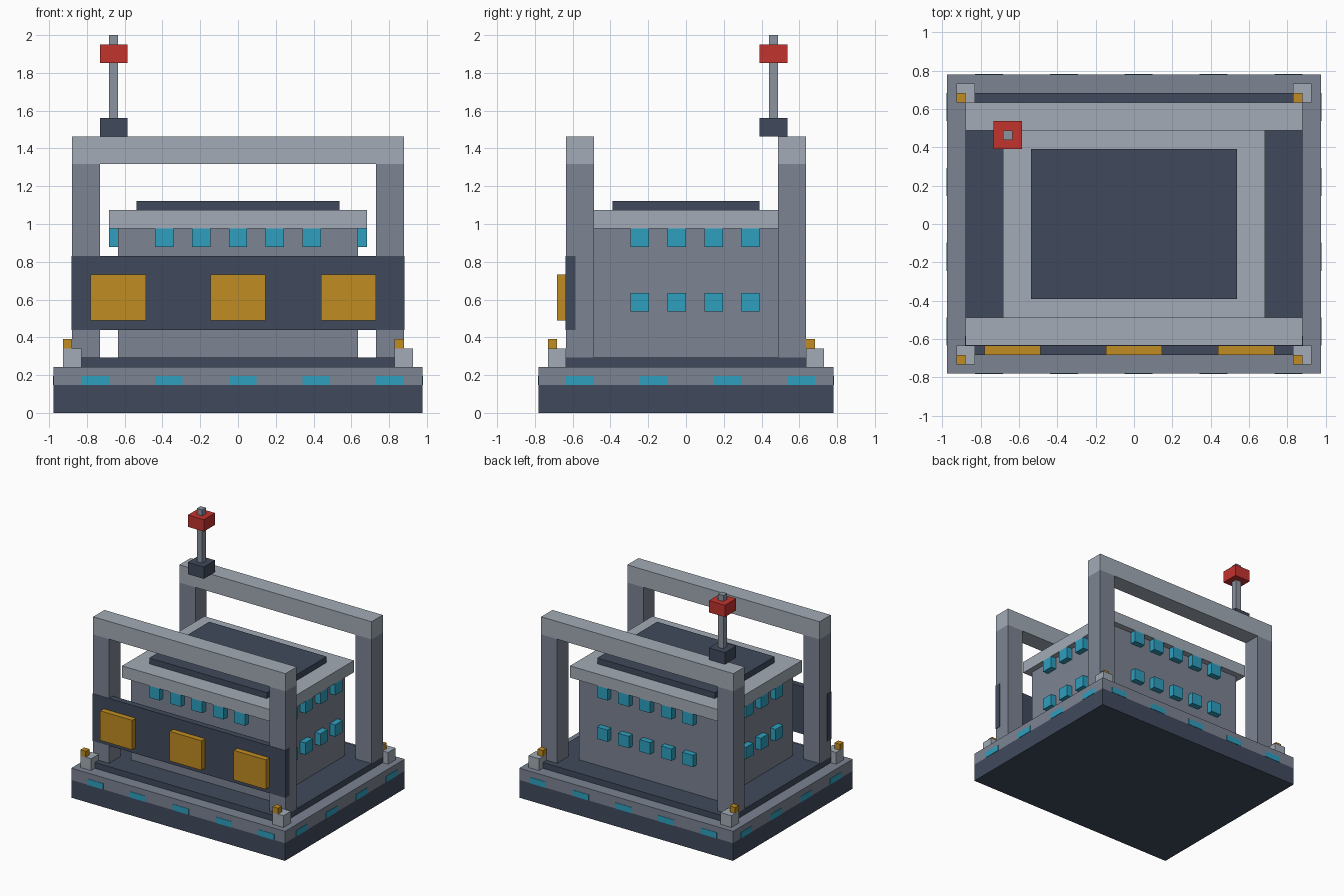
import bpy
import bmesh

cube = bpy.data.objects.get("Cube")
if cube:
    bpy.data.objects.remove(cube, do_unlink=True)

U = 2 / 41      # the model sits on a grid of 41 units in height
E = 0.06        # slight overlap in units, keeps plates clear of flush faces


def material(name, hex_code):
    def linear(c):
        return c / 12.92 if c <= 0.04045 else ((c + 0.055) / 1.055) ** 2.4
    rgb = [linear(int(hex_code[i:i + 2], 16) / 255) for i in (0, 2, 4)]
    m = bpy.data.materials.new(name)
    m.use_nodes = True
    m.diffuse_color = (*rgb, 1)
    bsdf = next(n for n in m.node_tree.nodes if n.type == 'BSDF_PRINCIPLED')
    bsdf.inputs["Base Color"].default_value = (*rgb, 1)
    return m


DARK = material("dark slate", "404A5D")
MID = material("mid grey", "7C8392")
LIGHT = material("light grey", "A2ABB6")
MAST = material("mast grey", "8B93A0")
GOLD = material("amber", "C08C22")
TEAL = material("teal", "2E9FBF")
RED = material("red", "C2332E")


def boxes(name, mat, *bounds):
    """One object made of boxes given as (x0, x1, y0, y1, z0, z1) in units."""
    bm = bmesh.new()
    for x0, x1, y0, y1, z0, z1 in bounds:
        for v in bmesh.ops.create_cube(bm, size=1)["verts"]:
            v.co = (U * (x1 if v.co.x > 0 else x0),
                    U * (y1 if v.co.y > 0 else y0),
                    U * (z1 if v.co.z > 0 else z0))
    mesh = bpy.data.meshes.new(name)
    bm.to_mesh(mesh)
    bm.free()
    mesh.materials.append(mat)
    ob = bpy.data.objects.new(name, mesh)
    bpy.context.collection.objects.link(ob)
    return ob


def slab(name, mat, hx, hy, z0, z1):
    return boxes(name, mat, (-hx, hx, -hy, hy, z0, z1))


# Stepped base and deck
slab("base_foundation", DARK, 20, 16, 0, 3)
slab("base_rim", MID, 20, 16, 3, 5)
slab("deck", DARK, 18, 14, 5, 6)

# Lights set flush in the base rim, on all four sides
lights = []
for s in (-1, 1):
    for x in range(-17, 16, 8):
        y0, y1 = sorted((s * 15.5, s * (16 + E)))
        lights.append((x, x + 3, y0, y1, 3, 4))
    for y in range(-13, 12, 8):
        x0, x1 = sorted((s * 19.5, s * (20 + E)))
        lights.append((x0, x1, y, y + 3, 3, 4))
boxes("base_lights", TEAL, *lights)

# Corner posts, each with a small lamp on the same corner of its top
corners = [(x, y) for x in (-19, 17) for y in (-15, 13)]
boxes("corner_posts", LIGHT, *[(x, x + 2, y, y + 2, 5, 7) for x, y in corners])
boxes("corner_lamps", GOLD, *[(x, x + 1, y, y + 1, 7, 8) for x, y in corners])

# Main building with roof and roof panel
slab("building", MID, 13, 10, 6, 20)
slab("roof", LIGHT, 14, 11, 20, 22)
slab("roof_panel", DARK, 11, 8, 22, 23)

# Two rows of projecting windows around the building
windows = []
for z in (11, 18):
    for s in (-1, 1):
        for x in range(-8, 9, 4):
            y0, y1 = sorted((s * 9.8, s * 11))
            windows.append((x - 1, x + 1, y0, y1, z, z + 2))
        for y in range(-5, 8, 4):
            x0, x1 = sorted((s * 12.8, s * 14))
            windows.append((x0, x1, y - 1, y + 1, z, z + 2))
boxes("windows", TEAL, *windows)

# Front and back portal frames
for side, y in (("front", -13), ("back", 10)):
    boxes(side + "_frame_legs", MID,
          *[(x, x + 3, y, y + 3, 6, 27) for x in (-18, 15)])
    boxes(side + "_frame_beam", LIGHT, (-18, 18, y, y + 3, 27, 30))

# Board across the front legs with three raised panels
boxes("front_board", DARK, (-18 - E, 18 + E, -13 - E, -12, 9, 17))
boxes("front_panels", GOLD,
      *[(x, x + 6, -14, -13, 10, 15) for x in (-16, -3, 9)])

# Beacon mast on the back beam
boxes("mast_foot", DARK, (-15, -12, 8, 11, 30, 32))
boxes("mast_pole", MAST, (-14, -13, 9, 10, 32, 41))
boxes("beacon", RED, (-15, -12, 8, 11, 38, 40))
